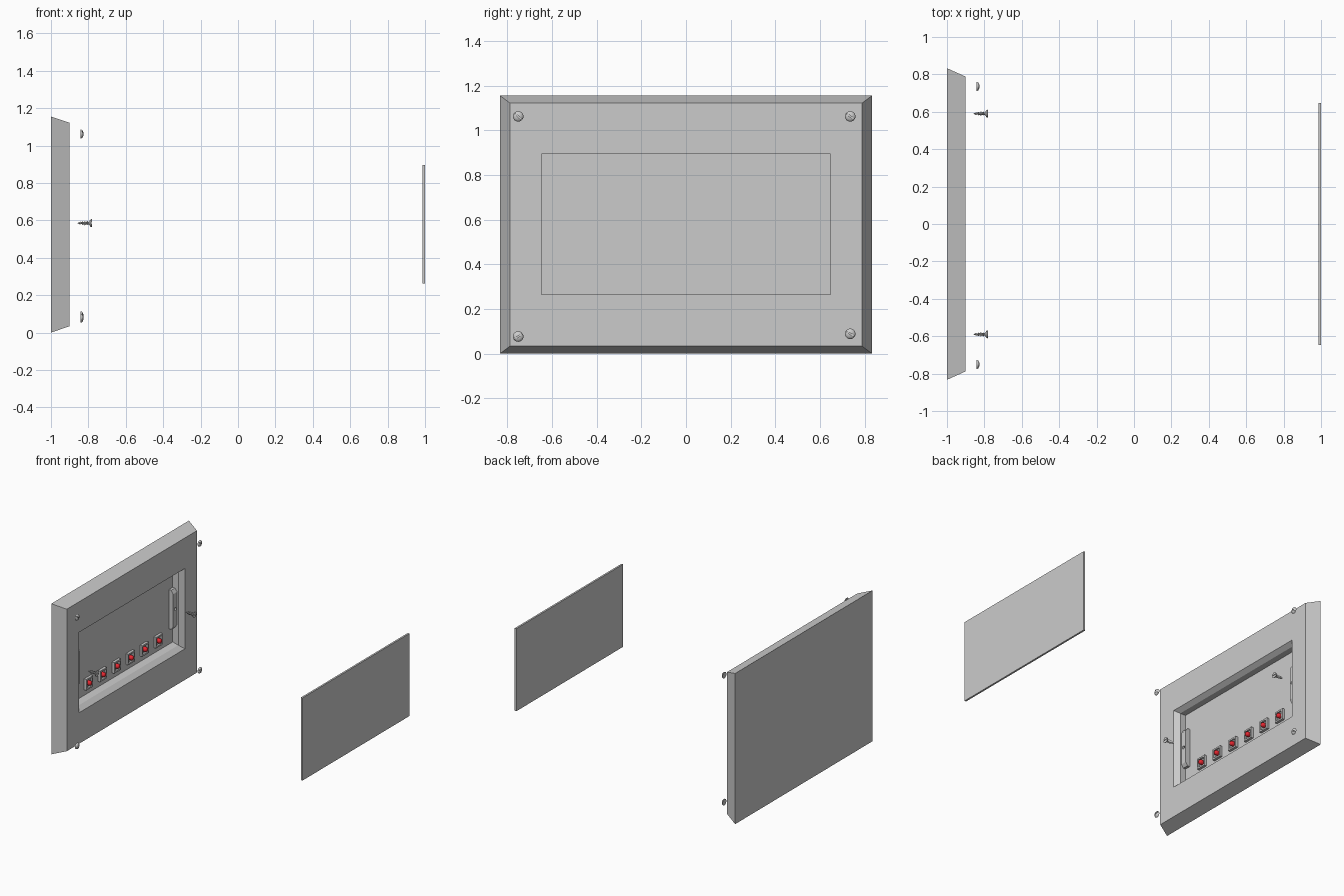
import bpy, bmesh, math
from mathutils import Vector

if "Cube" in bpy.data.objects:
    bpy.data.objects.remove(bpy.data.objects["Cube"])

CZ = 0.578  # height of the centre line


def finish(name, bm, mat=None, smooth=False):
    bmesh.ops.recalc_face_normals(bm, faces=bm.faces)
    me = bpy.data.meshes.new(name)
    bm.to_mesh(me)
    bm.free()
    ob = bpy.data.objects.new(name, me)
    bpy.context.collection.objects.link(ob)
    if mat:
        me.materials.append(mat)
    if smooth:
        bpy.ops.object.select_all(action='DESELECT')
        ob.select_set(True)
        bpy.context.view_layer.objects.active = ob
        bpy.ops.object.shade_smooth_by_angle(angle=math.radians(35))
    return ob


def loft(name, rings, mat=None, smooth=False):
    """Skin a list of equal-length point rings and close both ends."""
    bm = bmesh.new()
    rows = [[bm.verts.new(p) for p in ring] for ring in rings]
    n = len(rows[0])
    for a, b in zip(rows, rows[1:]):
        for i in range(n):
            j = (i + 1) % n
            bm.faces.new((a[i], a[j], b[j], b[i]))
    bm.faces.new(rows[0])
    bm.faces.new(rows[-1])
    return finish(name, bm, mat, smooth)


def rect(x, hy, z0, z1, y=0):
    return [(x, y - hy, z0), (x, y + hy, z0), (x, y + hy, z1), (x, y - hy, z1)]


def lathe(name, profile, y, z, n=24, mat=None, smooth=True):
    """Turn (x, radius) points around an axis parallel to x."""
    rings = [[(x, y + r * math.cos(math.tau * i / n), z + r * math.sin(math.tau * i / n))
              for i in range(n)] for x, r in profile]
    return loft(name, rings, mat, smooth)


def box(name, x0, x1, hy, z0, z1, y=0):
    return loft(name, [rect(x0, hy, z0, z1, y), rect(x1, hy, z0, z1, y)])


def cut(ob, cutter):
    """Subtract the cutter, bake the result and remove the cutter."""
    m = ob.modifiers.new("cut", 'BOOLEAN')
    m.object = cutter
    m.operation = 'DIFFERENCE'
    m.solver = 'EXACT'
    bpy.context.view_layer.update()
    dg = bpy.context.evaluated_depsgraph_get()
    me = bpy.data.meshes.new_from_object(ob.evaluated_get(dg))
    ob.modifiers.clear()
    ob.data = me
    bpy.data.objects.remove(cutter)


# housing: tapered block with a chamfered recess
loft("housing", [
    rect(-1.0, 0.833, 0.0, 1.155),
    rect(-0.9, 0.788, 0.034, 1.122),
    rect(-0.9, 0.642, 0.272, 0.888),
    rect(-0.935, 0.612, 0.302, 0.865),
    rect(-0.982, 0.612, 0.315, 0.865),
])

# detached cover panel
box("cover_panel", 0.986, 1.0, 0.646, 0.263, 0.896)

# side brackets with a screw hole
for s, side in ((-1, "left"), (1, "right")):
    prof = [(-0.984, -0.15), (-0.962, -0.15), (-0.945, -0.125),
            (-0.945, 0.125), (-0.962, 0.15), (-0.984, 0.15)]
    br = loft(f"{side}_bracket",
              [[(x, s * y, CZ + 0.005 + z) for x, z in prof] for y in (0.565, 0.62)])
    cut(br, lathe("hole_cutter", [(-0.978, 0.012), (-0.92, 0.012)],
                  s * 0.59, CZ + 0.007, 16, smooth=False))

# threaded screws with flat slotted heads
for s, side in ((-1, "left"), (1, "right")):
    prof = [(-0.857, 0.001)]
    for i in range(6):
        x = -0.852 + i * 0.009
        k = min(1, 0.55 + 0.2 * i)
        prof += [(x, 0.0065 * k), (x + 0.003, 0.012 * k), (x + 0.0055, 0.0065 * k)]
    prof += [(-0.797, 0.0075), (-0.787, 0.0205), (-0.781, 0.022)]
    y, z = s * 0.59, CZ + 0.007
    screw = lathe(f"{side}_screw", prof, y, z, 20)
    cut(screw, box("slot_cutter", -0.785, -0.77, 0.03, z - 0.003, z + 0.003, y))

# domed corner screw caps with turned slots
caps = [("upper_left", -0.751, 1.062, 140), ("lower_left", -0.751, 0.077, 30),
        ("upper_right", 0.735, 1.062, 145), ("lower_right", 0.735, 0.089, 150)]
for name, y, z, deg in caps:
    prof = [(-0.841, 0.0235), (-0.837, 0.0235), (-0.832, 0.020),
            (-0.828, 0.013), (-0.826, 0.005)]
    cap = lathe(f"{name}_cap", prof, y, z)
    slot = box("slot_cutter", -0.834, -0.81, 0.03, -0.003, 0.003)
    slot.location = (0, y, z)
    slot.rotation_euler.x = math.radians(deg)
    cut(cap, slot)

# row of six switches: square frame with a red lamp
red = bpy.data.materials.new("red_lamp")
red.diffuse_color = (0.8, 0.02, 0.03, 1)
red.use_nodes = True
red.node_tree.nodes["Principled BSDF"].inputs["Base Color"].default_value = red.diffuse_color
for i in range(6):
    y, z = (i - 2.5) * 0.169, 0.4
    loft(f"switch_frame_{i + 1}", [
        rect(-0.984, 0.04, z - 0.042, z + 0.042, y),
        rect(-0.962, 0.04, z - 0.042, z + 0.042, y),
        rect(-0.962, 0.028, z - 0.03, z + 0.03, y),
        rect(-0.976, 0.028, z - 0.03, z + 0.03, y)])
    lathe(f"red_lamp_{i + 1}", [(-0.978, 0.018), (-0.958, 0.018), (-0.951, 0.015),
                                (-0.947, 0.009), (-0.945, 0.003)], y, z, 16, red)
